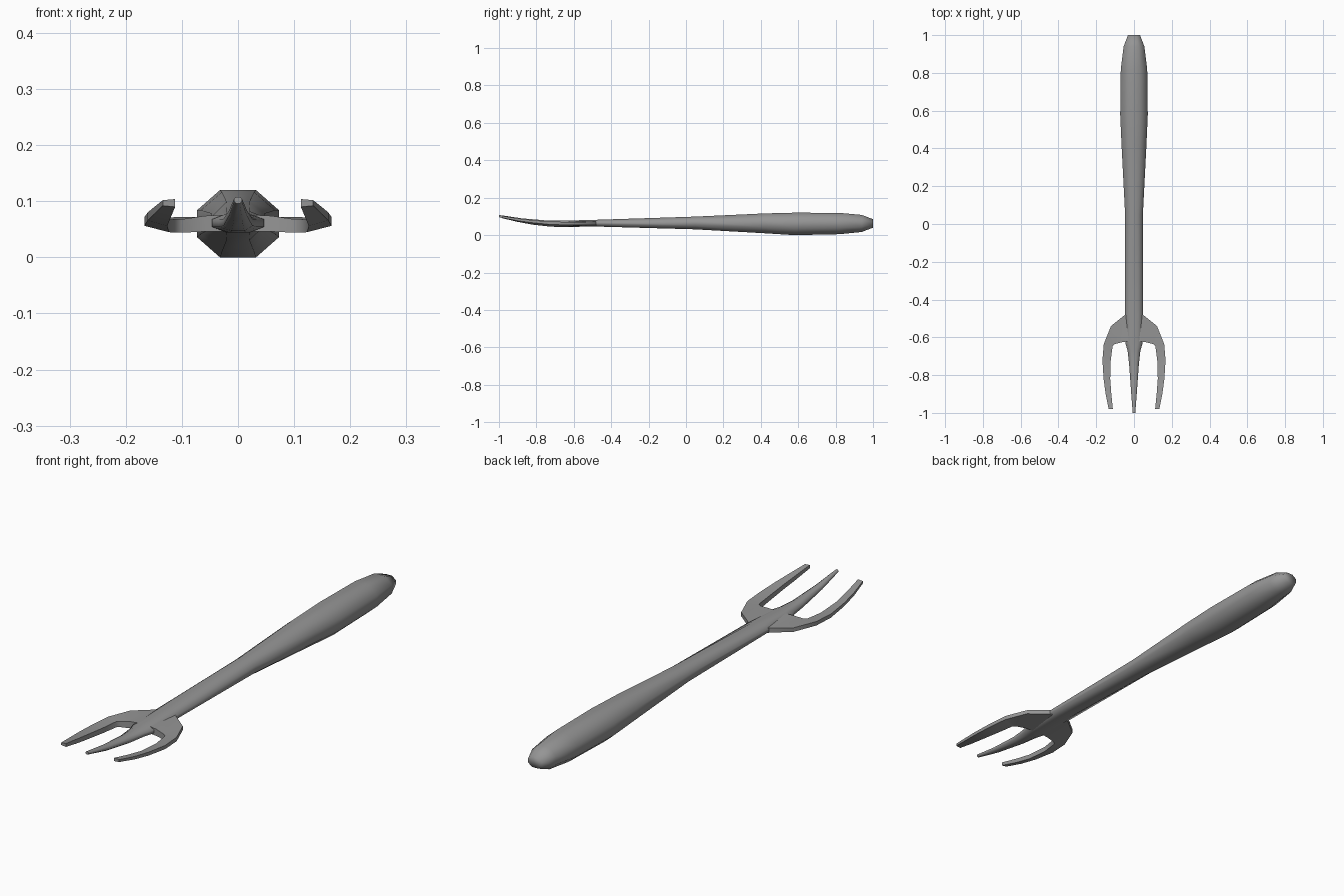
import bpy, bmesh, math

if "Cube" in bpy.data.objects:
    bpy.data.objects.remove(bpy.data.objects["Cube"], do_unlink=True)

steel = bpy.data.materials.new("grey steel")
steel.use_nodes = True
colour = (0.3, 0.3, 0.3, 1)
steel.diffuse_color = colour
steel.node_tree.nodes["Principled BSDF"].inputs["Base Color"].default_value = colour


def loft(name, rings):
    """Skin a row of equal-sized rings, cap both ends and shade smooth."""
    bm = bmesh.new()
    rows = [[bm.verts.new(p) for p in ring] for ring in rings]
    n = len(rows[0])
    for a, b in zip(rows, rows[1:]):
        for i in range(n):
            j = (i + 1) % n
            bm.faces.new((a[i], a[j], b[j], b[i]))
    bm.faces.new(rows[0])
    bm.faces.new(rows[-1])
    bmesh.ops.recalc_face_normals(bm, faces=bm.faces)
    mesh = bpy.data.meshes.new(name)
    bm.to_mesh(mesh)
    bm.free()
    mesh.materials.append(steel)
    obj = bpy.data.objects.new(name, mesh)
    bpy.context.collection.objects.link(obj)
    bpy.ops.object.select_all(action="DESELECT")
    obj.select_set(True)
    bpy.context.view_layer.objects.active = obj
    bpy.ops.object.shade_smooth_by_angle(angle=math.radians(70))
    return obj


def octagon(y, w, low, high):
    """Eight-sided section across the length."""
    mid, h = (low + high) / 2, (high - low) / 2
    corner = [(1, 0.4), (0.44, 1), (-0.44, 1), (-1, 0.4),
              (-1, -0.4), (-0.44, -1), (0.44, -1), (1, -0.4)]
    return [(w * a, y, mid + h * b) for a, b in corner]


# Handle running into the middle tine: y, half width, bottom, top
loft("handle_and_middle_tine", [octagon(*s) for s in [
    (1.0, 0.032, 0.04, 0.085), (0.94, 0.055, 0.017, 0.108),
    (0.82, 0.07, 0.005, 0.119), (0.58, 0.073, 0, 0.12),
    (0.42, 0.066, 0.01, 0.116), (0.05, 0.047, 0.031, 0.099),
    (-0.48, 0.048, 0.046, 0.082), (-0.63, 0.046, 0.044, 0.078),
    (-0.67, 0.034, 0.044, 0.078), (-0.74, 0.026, 0.047, 0.078),
    (-0.88, 0.016, 0.068, 0.09), (-1.0, 0.007, 0.096, 0.108)]])

# Outer tines: outer x, y, middle z, then inner x, y, middle z, half thickness
path = [
    (0.02, -0.46, 0.063, 0.02, -0.62, 0.061, 0.015),
    (0.047, -0.48, 0.063, 0.06, -0.625, 0.06, 0.014),
    (0.122, -0.54, 0.063, 0.1, -0.635, 0.056, 0.012),
    (0.16, -0.635, 0.063, 0.113, -0.645, 0.056, 0.012),
    (0.167, -0.72, 0.064, 0.123, -0.72, 0.056, 0.011),
    (0.161, -0.82, 0.073, 0.126, -0.82, 0.066, 0.01),
    (0.15, -0.9, 0.083, 0.12, -0.9, 0.08, 0.009),
    (0.134, -0.98, 0.097, 0.112, -0.98, 0.097, 0.007)]
for side, name in ((1, "left_tine"), (-1, "right_tine")):
    rings = []
    for ox, oy, oz, ix, iy, iz, t in path:
        rings.append([(side * ox, oy, oz - t * 0.7), (side * ox, oy, oz + t * 0.7),
                      (side * ix, iy, iz + t), (side * ix, iy, iz - t)])
    loft(name, rings)
